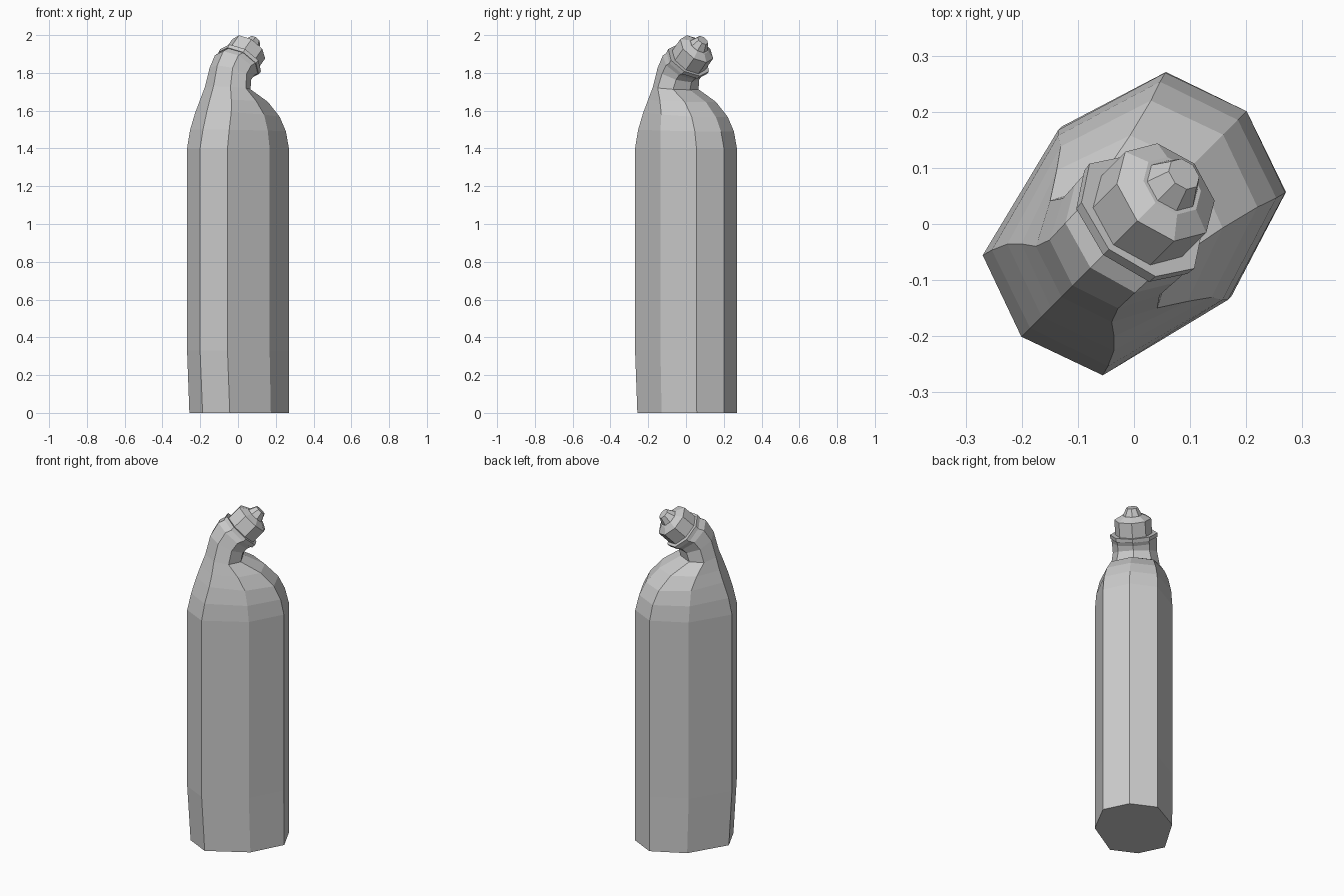
import bpy, bmesh, math
from mathutils import Vector, Matrix

cube = bpy.data.objects.get("Cube")
if cube:
    bpy.data.objects.remove(cube, do_unlink=True)

mat = bpy.data.materials.new("light_grey_plastic")
mat.use_nodes = True
grey = (0.6, 0.6, 0.6, 1)
mat.diffuse_color = grey
mat.node_tree.nodes["Principled BSDF"].inputs["Base Color"].default_value = grey

TURN = Matrix.Rotation(math.radians(45), 4, 'Z')


def ring(back, front, half_width, corner=0.707, shift=0.0):
    """Eight-sided ring spanning two (x, z) points in the mirror plane."""
    b, f = Vector((back[0], 0, back[1])), Vector((front[0], 0, front[1]))
    mid, axis = (b + f) / 2, (f - b) / 2
    side = Vector((0, half_width, 0))
    half = [(1, 0), (corner, 0.707), (shift, 1), (-corner, 0.707)]
    other = [(-1, 0), (-corner, -0.707), (shift, -1), (corner, -0.707)]
    return [mid + axis * a + side * s for a, s in half + other]


def tilted(t, r, width=None):
    """Ring square to the spout axis, t along it from the neck opening."""
    d = math.sqrt(0.5)
    x, z = 0.02 + t * d, 1.867 + t * d
    return ring((x - r * d, z + r * d), (x + r * d, z - r * d), width or r)


def loft(name, rings):
    bm = bmesh.new()
    loops = [[bm.verts.new(TURN @ p) for p in r] for r in rings]
    for lo, hi in zip(loops, loops[1:]):
        for i in range(8):
            j = (i + 1) % 8
            bm.faces.new((lo[i], lo[j], hi[j], hi[i]))
    bm.faces.new(loops[0][::-1])
    bm.faces.new(loops[-1])
    bmesh.ops.recalc_face_normals(bm, faces=bm.faces)
    mesh = bpy.data.meshes.new(name)
    bm.to_mesh(mesh)
    bm.free()
    mesh.materials.append(mat)
    obj = bpy.data.objects.new(name, mesh)
    bpy.context.collection.objects.link(obj)
    return obj


# Body, rounded shoulders and bent neck
loft("bottle_body", [
    ring((-0.265, 0), (0.284, 0), 0.214, 0.81, 0.08),
    ring((-0.284, 0.33), (0.284, 0.33), 0.214, 0.81, 0.08),
    ring((-0.284, 1.4), (0.284, 1.4), 0.214, 0.81, 0.08),
    ring((-0.262, 1.5), (0.262, 1.49), 0.207, 0.81, 0.06),
    ring((-0.233, 1.595), (0.225, 1.565), 0.19, 0.79, 0.04),
    ring((-0.21, 1.66), (0.15, 1.645), 0.165, 0.76),
    ring((-0.183, 1.73), (0.03, 1.71), 0.135),
    ring((-0.155, 1.84), (0.04, 1.75), 0.122),
    ring((-0.11, 1.915), (0.06, 1.765), 0.124),
    tilted(-0.02, 0.11, 0.126),
])

# Lip around the neck opening
loft("neck_collar", [tilted(-0.022, 0.116, 0.13), tilted(0, 0.118, 0.132)])

# Screw cap with a sloped top
loft("cap", [tilted(-0.005, 0.102), tilted(0.085, 0.102), tilted(0.108, 0.06)])

# Small tapered nozzle
loft("nozzle", [tilted(0.1, 0.056), tilted(0.15, 0.032)])
